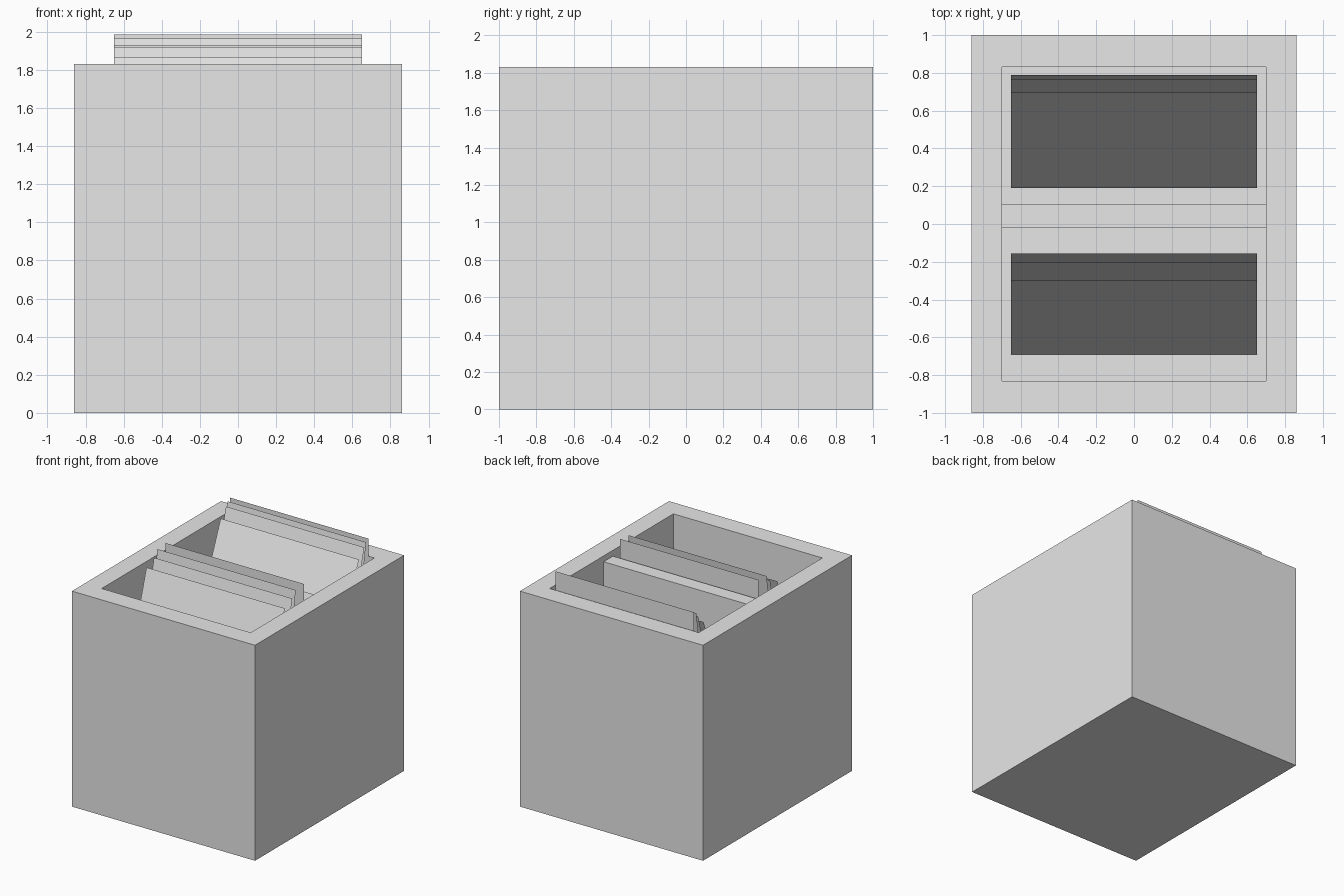
import bpy, bmesh
from math import sqrt
from mathutils import Vector

old = bpy.data.objects.get("Cube")
if old:
    bpy.data.objects.remove(old)

grey = bpy.data.materials.new("plain_grey")
grey.use_nodes = True
grey.diffuse_color = (0.8, 0.8, 0.8, 1)
grey.node_tree.nodes["Principled BSDF"].inputs["Base Color"].default_value = (0.8, 0.8, 0.8, 1)


def finish(name, bm):
    mesh = bpy.data.meshes.new(name)
    bm.to_mesh(mesh)
    bm.free()
    mesh.materials.append(grey)
    obj = bpy.data.objects.new(name, mesh)
    bpy.context.collection.objects.link(obj)
    return obj


def box(low, high):
    bm = bmesh.new()
    bmesh.ops.create_cube(bm, size=1)
    low, high = Vector(low), Vector(high)
    bmesh.ops.scale(bm, vec=high - low, verts=bm.verts)
    bmesh.ops.translate(bm, vec=(low + high) / 2, verts=bm.verts)
    return bm


RIM, FLOOR = 1.83, 0.55
HALF_X, HALF_Y = 0.86, 1.0
INNER_X, INNER_Y = 0.70, 0.83

# Crate: solid block with an inset top pushed down to the floor
bm = box((-HALF_X, -HALF_Y, 0), (HALF_X, HALF_Y, RIM))
top = max(bm.faces, key=lambda f: f.calc_center_median().z)
bmesh.ops.inset_individual(bm, faces=[top], thickness=0.1)
for v in top.verts:
    v.co.x = INNER_X if v.co.x > 0 else -INNER_X
    v.co.y = INNER_Y if v.co.y > 0 else -INNER_Y
well = bmesh.ops.extrude_discrete_faces(bm, faces=[top])["faces"][0]
for v in well.verts:
    v.co.z = FLOOR
finish("crate", bm)

# Divider across the middle, a little below the rim
finish("divider", box((-INNER_X, -0.02, FLOOR), (INNER_X, 0.105, 1.78)))

# Leaning square sleeves: top y, top z, lean distance
SIDE = 1.3
sleeves = {
    "back_sleeve": [(0.82, 1.985, 0), (0.79, 1.965, 0.2),
                    (0.767, 1.93, 0.35), (0.695, 1.855, 0.505)],
    "front_sleeve": [(-0.045, 1.93, 0), (-0.155, 1.92, 0.16),
                     (-0.2, 1.865, 0.28), (-0.3, 1.82, 0.39)],
}
for name, row in sleeves.items():
    for i, (y, z, lean) in enumerate(row):
        drop = sqrt(SIDE ** 2 - lean ** 2)
        bm = bmesh.new()
        corners = [(-0.65, y - lean, z - drop), (0.65, y - lean, z - drop),
                   (0.65, y, z), (-0.65, y, z)]
        bm.faces.new([bm.verts.new(c) for c in corners])
        finish(f"{name}_{i + 1}", bm)
